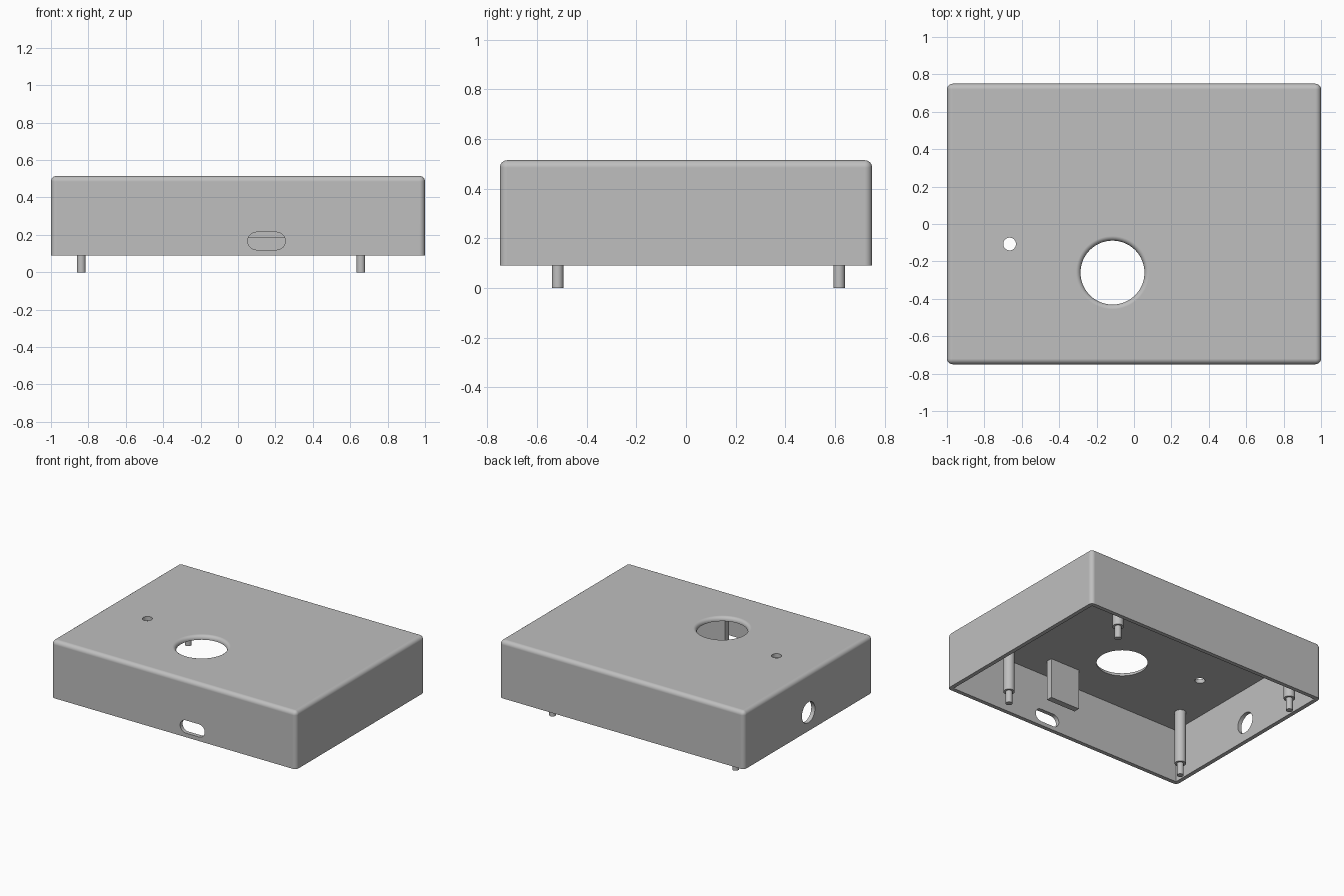
import bpy, bmesh, math
from mathutils import Matrix, Vector

default = bpy.data.objects.get("Cube")
if default:
    bpy.data.objects.remove(default)

BOTTOM, TOP, WALL = 0.09, 0.515, 0.03
CEILING = TOP - WALL
HALF_X, HALF_Y = 1.0, 0.75

grey = bpy.data.materials.new("plain grey")
grey.use_nodes = True
grey.diffuse_color = (0.52, 0.52, 0.52, 1)
grey.node_tree.nodes["Principled BSDF"].inputs["Base Color"].default_value = grey.diffuse_color


def finish(name, bm):
    bmesh.ops.recalc_face_normals(bm, faces=bm.faces)
    mesh = bpy.data.meshes.new(name)
    bm.to_mesh(mesh)
    bm.free()
    mesh.materials.append(grey)
    obj = bpy.data.objects.new(name, mesh)
    bpy.context.collection.objects.link(obj)
    return obj


def activate(obj):
    bpy.ops.object.select_all(action='DESELECT')
    obj.select_set(True)
    bpy.context.view_layer.objects.active = obj


def box_mesh(low, high):
    bm = bmesh.new()
    low, high = Vector(low), Vector(high)
    size = Matrix.Diagonal((*(high - low), 1))
    bmesh.ops.create_cube(bm, size=1, matrix=Matrix.Translation((low + high) / 2) @ size)
    return bm


def turned(name, profile, place, segments=48):
    """Closed solid of revolution from (radius, height) points."""
    bm = bmesh.new()
    rings = []
    for r, z in profile:
        rings.append([bm.verts.new((r * math.cos(a), r * math.sin(a), z))
                      for a in (math.tau * i / segments for i in range(segments))])
    for a, b in zip(rings, rings[1:]):
        for i in range(segments):
            j = (i + 1) % segments
            bm.faces.new((a[i], a[j], b[j], b[i]))
    bm.faces.new(rings[0])
    bm.faces.new(rings[-1])
    bmesh.ops.transform(bm, matrix=place, verts=bm.verts)
    return finish(name, bm)


# Outer shell, rounded everywhere except around the open bottom
bm = box_mesh((-HALF_X, -HALF_Y, BOTTOM), (HALF_X, HALF_Y, TOP))
round_edges = [e for e in bm.edges if any(v.co.z > BOTTOM + 0.1 for v in e.verts)]
bmesh.ops.bevel(bm, geom=round_edges, offset=0.03, segments=6, profile=0.5, affect='EDGES')
case = finish("case_shell", bm)

# Hollow interior
cutters = [finish("cavity", box_mesh((WALL - HALF_X, WALL - HALF_Y, 0),
                                     (HALF_X - WALL, HALF_Y - WALL, CEILING)))]

# Large top hole with a rounded lip
R, LIP = 0.171, 0.025
lip = [(R + LIP - LIP * math.cos(a), TOP - LIP + LIP * math.sin(a))
       for a in (math.pi / 2 * i / 6 for i in range(7))]
cutters.append(turned("large_hole", [(R, CEILING - 0.1)] + lip + [(R + LIP, TOP + 0.1)],
                      Matrix.Translation((-0.115, -0.26, 0)), 64))

# Small top hole
cutters.append(turned("small_hole", [(0.034, 0.4), (0.034, 0.6)],
                      Matrix.Translation((-0.665, -0.107, 0)), 32))

# Round hole in the -x side
cutters.append(turned("side_hole", [(0.076, -0.1), (0.076, 0.1)],
                      Matrix.Translation((-HALF_X, 0, 0.227)) @ Matrix.Rotation(math.pi / 2, 4, 'Y')))

# Rounded slot in the front wall
bm = box_mesh((0.052, -HALF_Y - 0.1, 0.12), (0.253, -HALF_Y + 0.1, 0.214))
ends = [e for e in bm.edges if abs(e.verts[0].co.y - e.verts[1].co.y) > 0.1]
bmesh.ops.bevel(bm, geom=ends, offset=0.0465, segments=8, profile=0.5, affect='EDGES')
cutters.append(finish("slot", bm))

# Cut the openings
activate(case)
for cutter in cutters:
    cutter.hide_render = True
    mod = case.modifiers.new("cut", 'BOOLEAN')
    mod.operation, mod.solver, mod.object = 'DIFFERENCE', 'EXACT', cutter
    bpy.ops.object.modifier_apply(modifier=mod.name)
    bpy.data.objects.remove(cutter)

# Hanging rib behind the slot
finish("inner_rib", box_mesh((0.045, -0.565, 0.187), (0.285, -0.52, CEILING + 0.01)))

# Stepped mounting posts with locating pins
smooth = [case]
for side, x in (("right", -0.838), ("left", 0.657)):
    for end, y in (("front", -0.517), ("back", 0.617)):
        smooth.append(turned(f"post_{end}_{side}",
                             [(0.023, 0), (0.023, BOTTOM), (0.038, BOTTOM), (0.038, CEILING + 0.01)],
                             Matrix.Translation((x, y, 0)), 32))

for obj in smooth:
    activate(obj)
    bpy.ops.object.shade_smooth_by_angle(angle=math.radians(30))
    normals = obj.modifiers.new("even_shading", 'WEIGHTED_NORMAL')
    normals.keep_sharp = True
